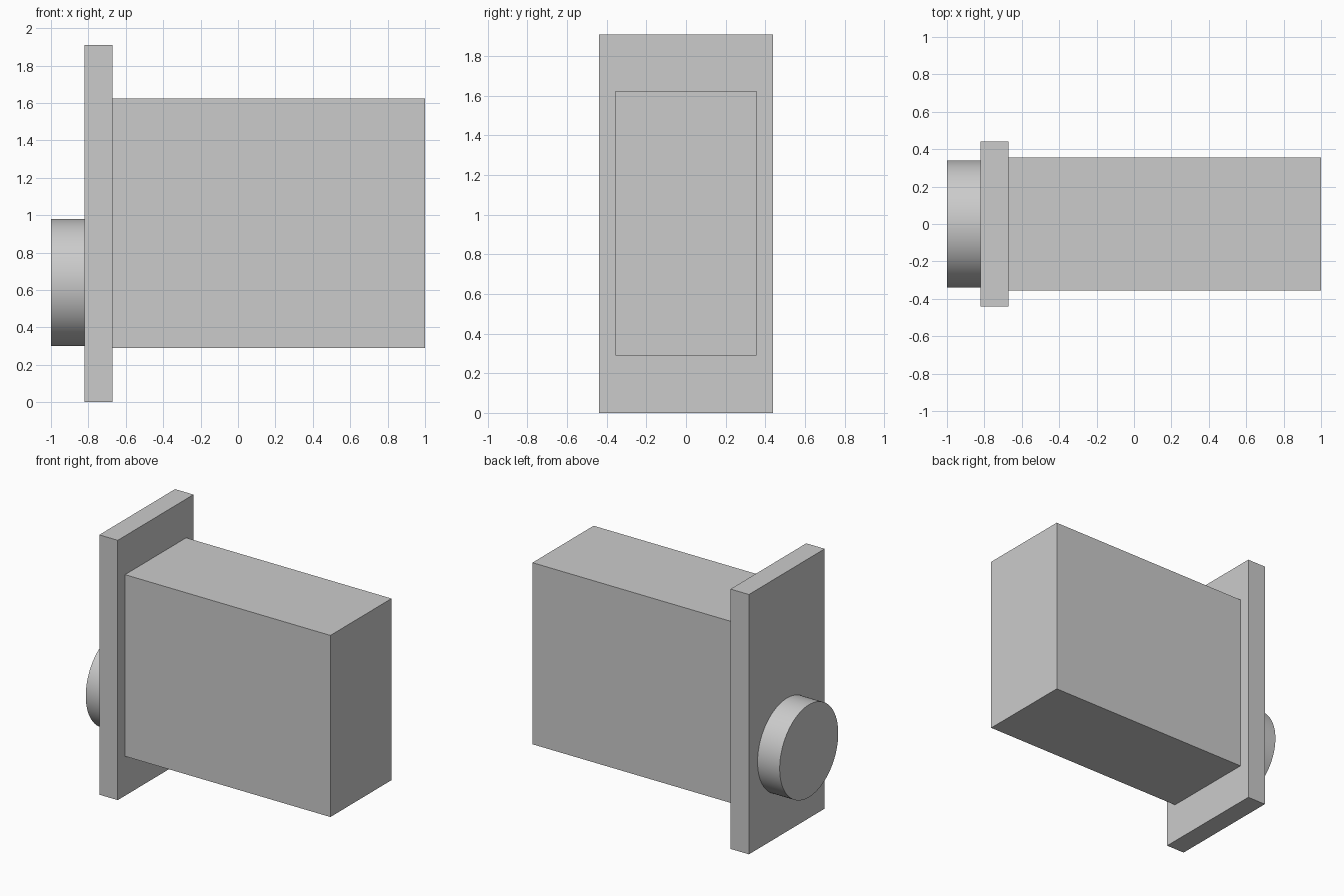
import bpy
import math

default_cube = bpy.data.objects.get("Cube")
if default_cube:
    bpy.data.objects.remove(default_cube, do_unlink=True)

# Single plain grey finish
grey = bpy.data.materials.new("light_grey")
grey.use_nodes = True
colour = (0.6, 0.6, 0.6, 1)
grey.diffuse_color = colour
grey.node_tree.nodes["Principled BSDF"].inputs["Base Color"].default_value = colour


def box(name, x0, x1, half_depth, z0, z1):
    bpy.ops.mesh.primitive_cube_add(size=1, location=((x0 + x1) / 2, 0, (z0 + z1) / 2))
    ob = bpy.context.object
    ob.name = name
    ob.scale = (x1 - x0, 2 * half_depth, z1 - z0)
    bpy.ops.object.transform_apply(location=False, rotation=False, scale=True)
    ob.data.materials.append(grey)
    return ob


# Lock body and the face plate it is mounted on
box("body", -0.67, 1.0, 0.355, 0.29, 1.625)
box("face_plate", -0.82, -0.67, 0.44, 0.0, 1.91)

# Round button standing out from the plate
bpy.ops.mesh.primitive_cylinder_add(vertices=96, radius=0.34, depth=0.18,
                                    location=(-0.91, 0, 0.64),
                                    rotation=(0, math.pi / 2, 0))
button = bpy.context.object
button.name = "round_button"
button.data.materials.append(grey)
bpy.ops.object.shade_smooth_by_angle(angle=math.radians(30))
